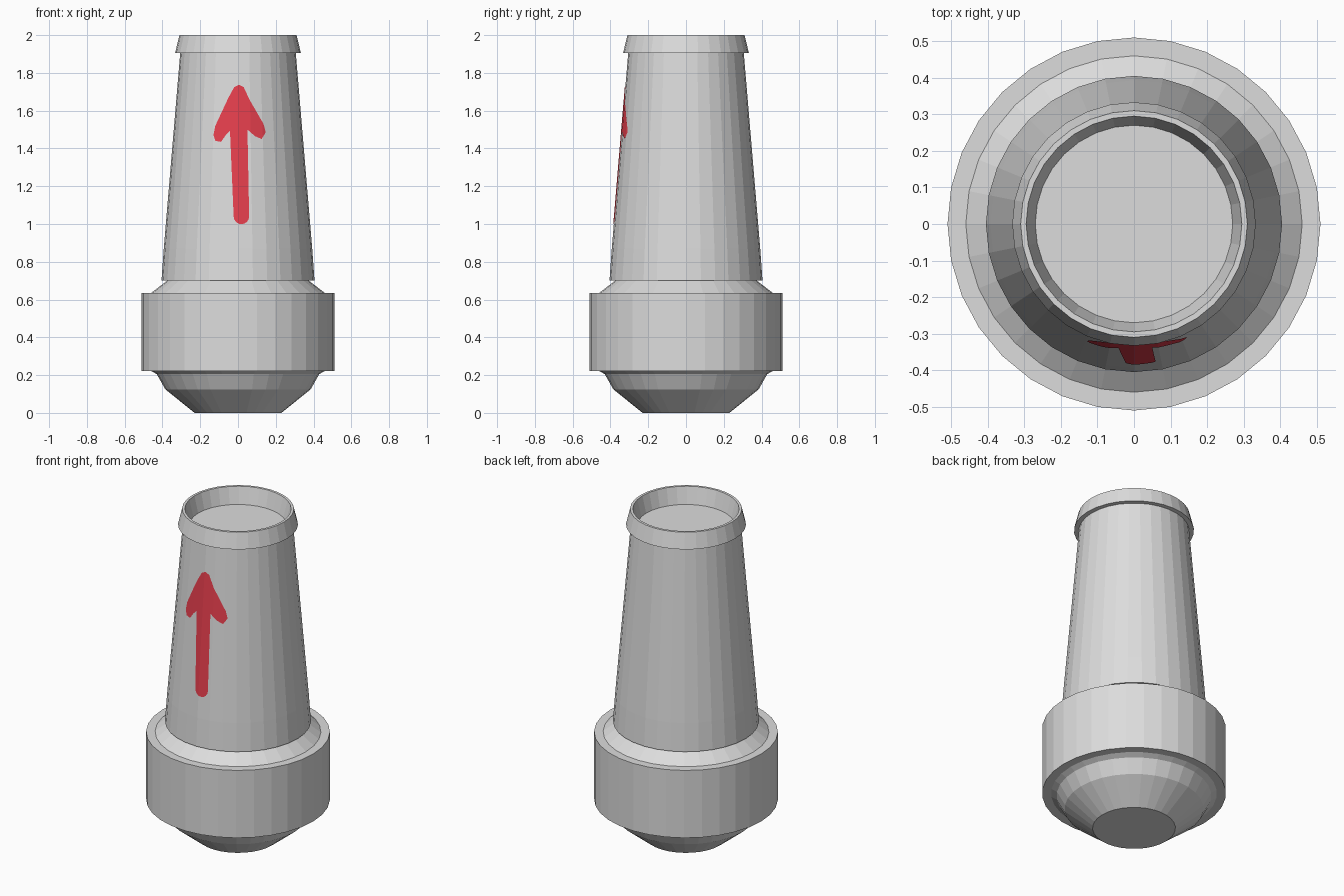
import bpy, bmesh, math

if "Cube" in bpy.data.objects:
    bpy.data.objects.remove(bpy.data.objects["Cube"])

SIDES = 32


def material(name, rgb):
    m = bpy.data.materials.new(name)
    m.diffuse_color = (*rgb, 1)
    m.use_nodes = True
    m.node_tree.nodes["Principled BSDF"].inputs["Base Color"].default_value = m.diffuse_color
    return m


grey = material("light_grey", (0.72, 0.72, 0.72))
red = material("red_paint", (0.8, 0.05, 0.075))


def finish(bm, name, mat):
    me = bpy.data.meshes.new(name)
    bm.to_mesh(me)
    bm.free()
    me.materials.append(mat)
    ob = bpy.data.objects.new(name, me)
    bpy.context.collection.objects.link(ob)


def lathe(name, profile, cap_start=False, cap_end=False):
    """Turn an (r, z) profile around z; it runs up the outside, then inward."""
    bm = bmesh.new()
    rings = []
    for r, z in profile:
        rings.append([bm.verts.new((r * math.cos(2 * math.pi * i / SIDES),
                                    r * math.sin(2 * math.pi * i / SIDES), z))
                      for i in range(SIDES)])
    for a, b in zip(rings, rings[1:]):
        for i in range(SIDES):
            j = (i + 1) % SIDES
            bm.faces.new((a[i], a[j], b[j], b[i]))
    if cap_start:
        bm.faces.new(rings[0][::-1])
    if cap_end:
        bm.faces.new(rings[-1])
    finish(bm, name, grey)


# Body taper, shared with the painted arrow
Z0, R0, Z1, R1 = 0.87, 0.393, 1.905, 0.306
SLOPE = (R1 - R0) / (Z1 - Z0)

lathe("lower_nose", [(0.23, 0), (0.385, 0.125), (0.43, 0.205), (0.46, 0.222)], cap_start=True)
lathe("wide_ring", [(0.46, 0.222), (0.51, 0.222), (0.51, 0.635), (0.46, 0.635), (0.375, 0.70)])
lathe("tapered_body", [(0.375, 0.70), (0.405, 0.70), (R0, Z0), (R1, Z1)])
lathe("top_collar", [(R1, 1.905), (0.333, 1.905), (0.31, 2.0), (0.295, 2.0), (0.27, 1.90)],
      cap_end=True)

# Painted arrow: flat outline (x, z), cut along the body's facet edges, then wrapped on
outline = [(-0.02, 1.725), (-0.05, 1.67), (-0.12, 1.52), (-0.13, 1.47), (-0.12, 1.44),
           (-0.09, 1.435), (-0.065, 1.47), (-0.03, 1.505)]
outline += [(0.018 + 0.041 * math.cos(a), 1.04 + 0.041 * math.sin(a))
            for a in (math.pi + math.pi * k / 8 for k in range(9))]
outline += [(0.05, 1.50), (0.09, 1.465), (0.125, 1.45), (0.147, 1.485), (0.135, 1.53),
            (0.06, 1.66), (0.03, 1.725), (0.005, 1.737)]


def radius(z):
    return R0 + SLOPE * (z - Z0)


bm = bmesh.new()
bm.faces.new([bm.verts.new((x, 0, z)) for x, z in outline])
bmesh.ops.triangulate(bm, faces=bm.faces[:])
STEP = 2 * math.pi / SIDES
for k in range(-3, 4):
    s = math.sin(k * STEP)
    bmesh.ops.bisect_plane(bm, geom=bm.verts[:] + bm.edges[:] + bm.faces[:], dist=1e-5,
                           plane_co=(radius(1.4) * s, 0, 1.4), plane_no=(1, 0, -SLOPE * s))
for v in bm.verts:
    r = radius(v.co.z)
    s = v.co.x / r
    k = math.floor(math.asin(s) / STEP)
    s0, s1 = math.sin(k * STEP), math.sin((k + 1) * STEP)
    c0, c1 = math.cos(k * STEP), math.cos((k + 1) * STEP)
    v.co.y = -r * (c0 + (c1 - c0) * (s - s0) / (s1 - s0)) - 0.003
bm.normal_update()
for f in bm.faces:
    if f.normal.y > 0:
        f.normal_flip()
finish(bm, "painted_arrow", red)
